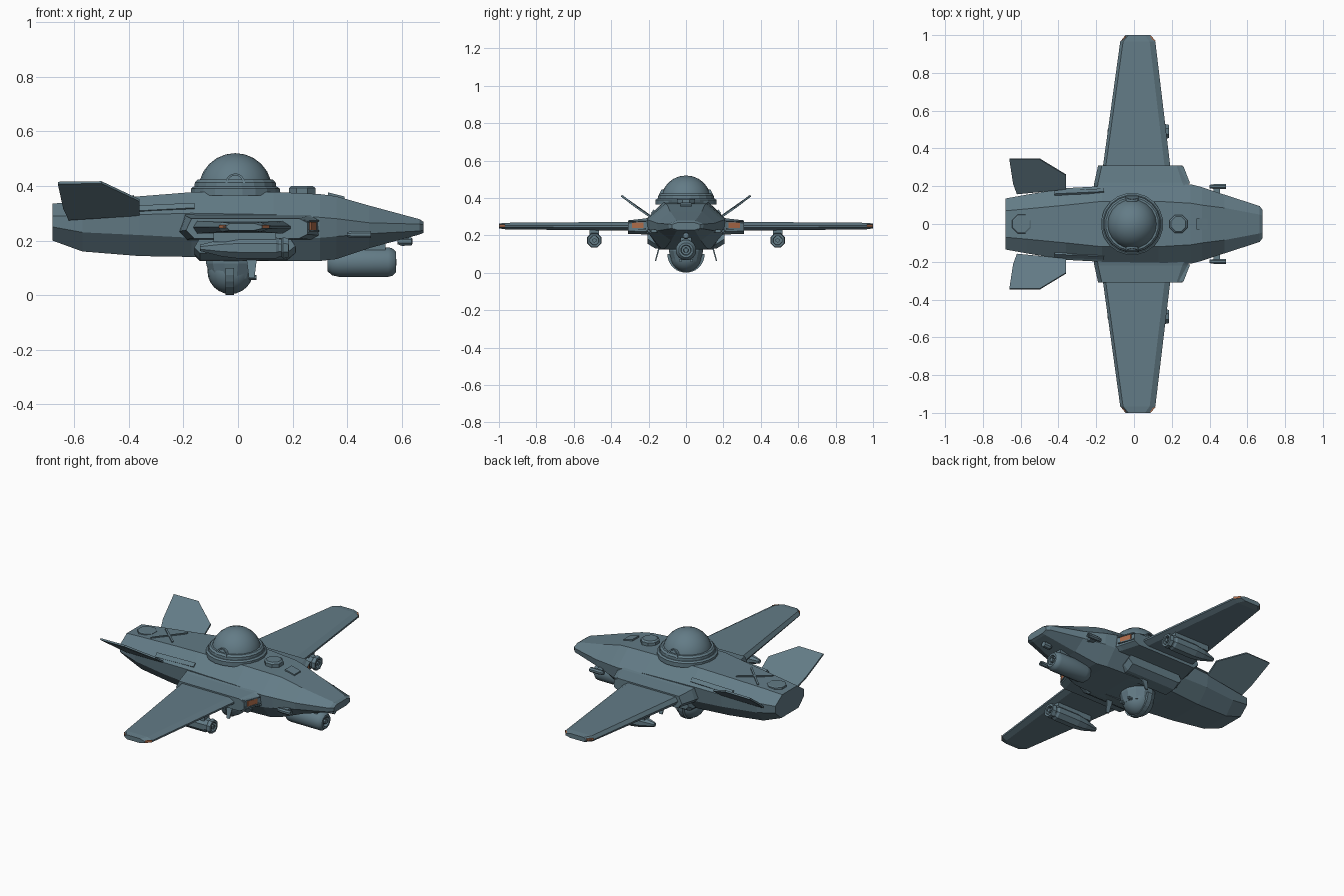
import bpy, bmesh, math
from mathutils import Matrix, Vector

if "Cube" in bpy.data.objects:
    bpy.data.objects.remove(bpy.data.objects["Cube"])

def material(name, rgb):
    m = bpy.data.materials.new(name)
    m.diffuse_color = (*rgb, 1)
    m.use_nodes = True
    m.node_tree.nodes["Principled BSDF"].inputs["Base Color"].default_value = m.diffuse_color
    return m

HULL = material("blue_grey_hull", (0.125, 0.20, 0.24))
ORANGE = material("orange_glow", (0.42, 0.15, 0.07))

def finish(name, bm, mat=HULL, mirror=False, smooth=0):
    bmesh.ops.recalc_face_normals(bm, faces=bm.faces[:])
    me = bpy.data.meshes.new(name)
    bm.to_mesh(me)
    bm.free()
    ob = bpy.data.objects.new(name, me)
    bpy.context.collection.objects.link(ob)
    me.materials.append(mat)
    if smooth:
        bpy.ops.object.select_all(action='DESELECT')
        ob.select_set(True)
        bpy.context.view_layer.objects.active = ob
        bpy.ops.object.shade_smooth_by_angle(angle=math.radians(smooth))
    if mirror:
        mod = ob.modifiers.new("mirror", 'MIRROR')
        mod.use_axis = (False, True, False)
    return ob

def loft(name, rings, **kw):
    """Skin a row of equal-sized point rings and cap both ends."""
    bm = bmesh.new()
    rows = [[bm.verts.new(p) for p in r] for r in rings]
    n = len(rows[0])
    for a, b in zip(rows, rows[1:]):
        for i in range(n):
            j = (i + 1) % n
            bm.faces.new((a[i], a[j], b[j], b[i]))
    bm.faces.new(rows[0])
    bm.faces.new(rows[-1])
    return finish(name, bm, **kw)

def box(name, x, y, z, **kw):
    rings = [[(x[0], b, c), (x[1], b, c), (x[1], b, d), (x[0], b, d)]
             for b in y for c, d in [z]]
    return loft(name, rings, **kw)

def turned(name, profile, centre, axis='X', n=8, **kw):
    """Lathe: profile is (distance along axis, radius)."""
    rings = []
    for t, r in profile:
        ring = []
        for i in range(n):
            a = 2 * math.pi * (i + 0.5) / n
            u, v = r * math.cos(a), r * math.sin(a)
            off = (t, u, v) if axis == 'X' else (u, v, t)
            ring.append(Vector(centre) + Vector(off))
        rings.append(ring)
    return loft(name, rings, **kw)

def ball(name, centre, radius, **kw):
    bm = bmesh.new()
    bmesh.ops.create_uvsphere(bm, u_segments=20, v_segments=12, radius=radius,
                              matrix=Matrix.Translation(centre))
    return finish(name, bm, **kw)

# fuselage: x, top half-width, top z, upper side, its z, lower side, its z, bottom half-width, bottom z
SECTIONS = [
    (-.68, .07, .335, .135, .29, .135, .25, .08, .20),
    (-.57, .08, .345, .155, .29, .15, .23, .09, .16),
    (-.36, .10, .362, .19, .295, .18, .22, .11, .143),
    (-.17, .12, .377, .20, .30, .19, .21, .13, .14),
    (.13, .12, .378, .205, .295, .20, .21, .14, .125),
    (.30, .11, .370, .21, .285, .20, .21, .13, .125),
    (.36, .10, .362, .195, .28, .19, .215, .11, .132),
    (.48, .085, .328, .155, .265, .15, .225, .08, .172),
    (.665, .05, .278, .095, .26, .09, .235, .05, .222),
    (.68, .045, .268, .075, .258, .075, .237, .045, .228)]
hull = []
for x, a, za, b, zb, c, zc, d, zd in SECTIONS:
    half = [(a, za), (b, zb), (c, zc), (d, zd)]
    hull.append([(x, y, z) for y, z in half] + [(x, -y, z) for y, z in reversed(half)])
loft("fuselage", hull)

# wing root housings with glowing intakes
def root_ring(y, x0, x1, z0, z1):
    return [(x0, y, z0 + .03), (x0 + .02, y, z1), (x1 - .03, y, z1), (x1, y, z1 - .015),
            (x1, y, z0 + .015), (x1 - .03, y, z0), (x0 + .03, y, z0)]
loft("wing_root", [root_ring(.15, -.22, .32, .20, .305), root_ring(.22, -.21, .285, .205, .29),
                   root_ring(.31, -.19, .255, .208, .28)], mirror=True)
loft("intake_glow", [[(.288, .228, .238), (.288, .228, .268), (.28, .228, .268), (.28, .228, .238)],
                     [(.267, .29, .238), (.267, .29, .268), (.26, .29, .268), (.26, .29, .238)]],
     mat=ORANGE, mirror=True)
for z in (.232, .270):
    loft("intake_lip", [[(.297, .215, z), (.297, .215, z + .006), (.26, .215, z + .006), (.26, .215, z)],
                        [(.262, .305, z), (.262, .305, z + .006), (.24, .305, z + .006), (.24, .305, z)]],
         mirror=True)

# wings with bevelled leading edges
def wing_ring(y, x0, x1, z0, z1):
    m = (z0 + z1) / 2
    return [(x0, y, m), (x0 + .015, y, z1), (x1 - .03, y, z1), (x1, y, m + .004),
            (x1, y, m - .006), (x1 - .03, y, z0), (x0 + .015, y, z0)]
loft("wing", [wing_ring(.28, -.168, .195, .225, .272), wing_ring(.965, -.073, .113, .232, .267),
              wing_ring(1.0, -.045, .088, .237, .263)], mirror=True)
# wing tip lights on the cut corners
for name, x, w in (("tip_light_front", .100, .025), ("tip_light_rear", -.060, -.025)):
    loft(name, [[(x + w / 2 + .002, .968, z), (x - w / 2 + .002, .998, z), (x - w, .985, z)]
                for z in (.245, .257)], mat=ORANGE, mirror=True)

# pods slung under the wings
turned("wing_pod", [(-.14, .012), (-.06, .034), (.0, .042), (.14, .042), (.15, .036), (.16, .036),
                    (.165, .042), (.185, .038), (.185, .026), (.165, .024)], (0, .49, .173), mirror=True)
box("pod_pylon", (-.09, .14), (.465, .515), (.195, .24), mirror=True)
turned("pod_muzzle", [(.15, .012), (.186, .012)], (0, .49, .173), n=6, mirror=True)

# V tail fins, slightly canted plates
FIN = [(-.36, .185, .295), (-.36, .26, .347), (-.50, .345, .413), (-.66, .345, .411), (-.64, .215, .32),
       (-.62, .16, .278)]
loft("tail_fin", [[Vector(p) + Vector((0, -.56, .83)) * s for p in FIN] for s in (-.005, .005)],
     mirror=True)

# upper dome turret
DOME = (-.01, 0, .385)
turned("dome_base", [(-.02, .165), (.005, .165), (.012, .155)], DOME, 'Z', 20)
ball("dome", DOME, .135, smooth=35)
turned("dome_collar", [(0, .152), (.028, .150), (.038, .140)], DOME, 'Z', 20)
for side in (-1, 1):
    arch = []
    for i in range(9):
        t = math.pi * i / 8
        ring = []
        for r, y in ((.028, .13), (.036, .13), (.036, .148), (.028, .148)):
            ring.append((-.01 + r * math.cos(t), side * (y - .018 * math.sin(t)), .41 + r * math.sin(t)))
        arch.append(ring)
    loft("dome_arch", arch)

# deck hatches and details
turned("round_hatch", [(.35, .052), (.392, .052), (.400, .042)], (.235, 0, 0), 'Z', 8)
loft("square_hatch", [[(.33, -.03, z), (.39, -.03, z - .015), (.39, .03, z - .015), (.33, .03, z)]
                      for z in (.35, .376)])
turned("rear_hatch", [(.33, .055), (.349, .053), (.352, .046)], (-.595, 0, 0), 'Z', 8)
for s in (-1, 1):
    loft("deck_cross_brace", [[(-.52, s * -.075, z), (-.52, s * -.06, z), (-.38, s * .075, z + .012),
                               (-.38, s * .06, z + .012)] for z in (.345, .354)])
loft("side_vent", [[(-.42, .168, .298), (-.42, .178, .306), (-.42, .160, .326), (-.42, .150, .318)],
                   [(-.16, .180, .310), (-.16, .188, .320), (-.16, .172, .338), (-.16, .164, .330)]],
     mirror=True)

# belly fairings below the wing roots
loft("belly_fairing", [[(-.16, y, .145 + d), (-.14, y, .125 + d), (.18, y, .125 + d), (.21, y, .15 + d),
                        (.19, y, .21), (-.14, y, .21)] for y, d in ((.10, 0), (.165, .005), (.205, .03))],
     mirror=True)

# ventral ball turret
turned("turret_housing", [(.14, .095), (.115, .095), (.06, .078)], (-.025, 0, 0), 'Z', 12)
ball("turret_ball", (-.028, 0, .088), .084, smooth=35)
yoke = []
for i in range(13):
    t = math.pi * (1 + i / 12)
    yoke.append([(x, r * math.cos(t), .1 + r * math.sin(t))
                 for x, r in ((-.045, .082), (-.045, .1), (-.015, .1), (-.015, .082))])
loft("turret_yoke", yoke)
for y in (-.03, .03):
    turned("turret_gun", [(.02, .009), (.068, .009)], (0, y, .065), n=6)
loft("belly_blade", [[(.03, .138, .14), (.07, .138, .14), (.07, .146, .14), (.03, .146, .14)],
                     [(.04, .160, .062), (.06, .160, .062), (.06, .167, .062), (.04, .167, .062)]],
     mirror=True)

# chin pod and its mount
turned("chin_pod", [(.328, .035), (.345, .05), (.37, .056), (.55, .056), (.565, .052), (.578, .04),
                    (.578, .028), (.56, .025)], (0, 0, .121), n=12, smooth=30)
turned("chin_muzzle", [(.54, .015), (.58, .013)], (0, 0, .121), n=8)
box("chin_mount", (.36, .54), (-.03, .03), (.15, .20))

# nose sensor and cheek cannons
turned("nose_sensor", [(.585, .012), (.60, .018), (.635, .016), (.64, .008)], (0, 0, .197), n=8)
box("nose_sensor_mount", (.59, .625), (-.012, .012), (.20, .235))
turned("cheek_cannon", [(.40, .01), (.425, .014), (.487, .014), (.487, .008), (.47, .007)],
       (0, .198, .222), n=8, mirror=True)
box("cannon_mount", (.42, .455), (.13, .195), (.215, .23), mirror=True)
